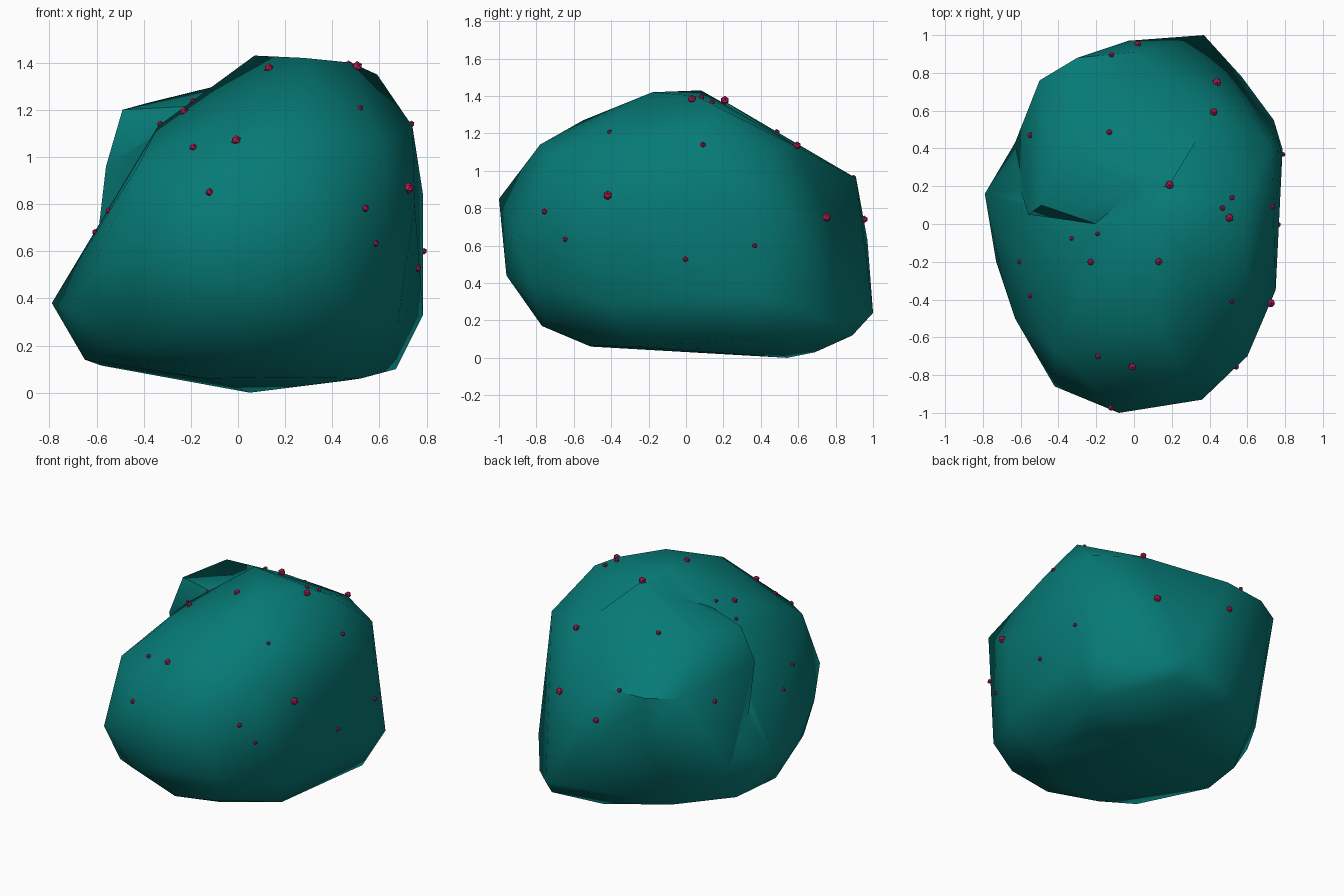
import bpy, bmesh
from mathutils import Vector


def material(name, rgb):
    m = bpy.data.materials.new(name)
    m.diffuse_color = (*rgb, 1)
    return m


teal = material("teal stone", (0.002, 0.195, 0.181))
red = material("crimson", (0.5, 0.013, 0.1))


def hull(name, pts):
    """Faceted convex stone wrapped around a few corner points."""
    bm = bmesh.new()
    for p in pts:
        bm.verts.new(p)
    res = bmesh.ops.convex_hull(bm, input=bm.verts)
    junk = set(res["geom_interior"]) | set(res["geom_unused"])
    bmesh.ops.delete(bm, geom=[g for g in junk if isinstance(g, bmesh.types.BMVert)],
                     context='VERTS')
    bmesh.ops.recalc_face_normals(bm, faces=bm.faces)
    me = bpy.data.meshes.new(name)
    bm.to_mesh(me)
    bm.free()
    me.materials.append(teal)
    ob = bpy.data.objects.new(name, me)
    bpy.context.collection.objects.link(ob)
    return ob


# Main body of the boulder
boulder = hull("boulder", [
    # front
    (-.08, -1, .85), (.36, -.93, .67), (.05, -.96, .44), (-.42, -.86, .56),
    (-.18, -.87, .33), (.06, -.77, .17), (.45, -.83, .4), (.34, -.78, .22),
    (.26, -.78, 1.14), (.6, -.7, 1.05), (.12, -.55, 1.27), (-.42, -.67, .97),
    (-.3, -.4, 1.11),
    # left
    (-.63, -.5, .5), (-.5, -.57, .2), (-.73, -.2, .36), (-.79, .16, .38),
    (-.34, -.08, 1.13), (-.63, .43, .36), (-.38, .7, .17),
    # underside
    (-.65, -.05, .14), (-.58, .28, .115), (-.14, -.51, .06), (.2, -.5, .065),
    (.05, .54, 0), (.45, .1, .05), (.52, -.27, .06), (.67, .4, .1), (.15, .69, .03),
    # right
    (.75, -.35, .8), (.74, .03, 1.13), (.785, .36, .84), (.785, .4, .33),
    (.74, .55, .3), (.73, .42, 1.1), (.59, .15, 1.35), (.68, -.4, .3),
    # crown
    (.28, -.18, 1.42), (.07, .08, 1.43), (.48, .05, 1.40), (-.2, -.05, 1.2),
    (.42, .59, 1.13),
    # back
    (.37, 1, .24), (-.03, .97, .63), (0, .91, .96), (.4, .89, .12),
    (.57, .78, .18)])

# Raised shoulder and ledge at the back left
shoulder = hull("shoulder", [
    (-.38, .42, 1.23), (-.49, .1, 1.2), (-.56, .05, .96), (-.2, .0, 1.215),
    (-.545, .5, .82), (-.5, .76, .95), (-.3, .88, .95), (0, .91, .96),
    (-.3, .88, .69), (-.03, .97, .63), (-.6, .18, .62), (-.63, .43, .36),
    (-.38, .7, .17), (-.5, .3, .13), (.2, .3, .2), (.19, .21, 1.37),
    (.42, .59, 1.13), (.37, 1, .24), (.1, .7, .06)])

mod = boulder.modifiers.new("join", 'BOOLEAN')
mod.operation = 'UNION'
mod.solver = 'EXACT'
mod.object = shoulder
bpy.context.view_layer.objects.active = boulder
boulder.select_set(True)
bpy.ops.object.modifier_apply(modifier="join")
bpy.data.objects.remove(shoulder)
bpy.ops.object.shade_smooth_by_angle(angle=0.75)
bpy.context.view_layer.update()

# Small beads scattered on the surface: x, y, z, radius
BEADS = [
    (-.12, -.97, .85, .017), (.0, -.74, 1.05, .021), (-.19, -.70, 1.04, .016),
    (.56, -.77, .78, .016), (.61, -.66, .63, .014), (.73, -.42, .87, .025),
    (.52, -.41, 1.21, .013), (-.57, -.38, .785, .014), (-.57, -.2, .66, .013),
    (-.22, -.2, 1.18, .019), (.13, -.2, 1.38, .02), (-.34, -.07, 1.15, .013),
    (-.18, -.05, 1.22, .013), (.74, 0, .53, .015), (.51, .03, 1.39, .023),
    (.47, .09, 1.41, .016), (.52, .14, 1.37, .015), (.72, .09, 1.13, .015),
    (.19, .21, 1.38, .024), (.75, .37, .6, .014), (-.13, .47, 1.18, .017),
    (-.55, .47, .84, .017), (.42, .59, 1.13, .022), (.45, .77, .76, .025),
    (-.12, .9, .97, .015), (.02, .95, .74, .02)]

bm = bmesh.new()
for x, y, z, r in BEADS:
    ok, spot, normal, _ = boulder.closest_point_on_mesh(Vector((x, y, z)))
    new = bmesh.ops.create_icosphere(bm, subdivisions=1, radius=r)["verts"]
    bmesh.ops.translate(bm, verts=new, vec=spot + normal * r * 0.3)
me = bpy.data.meshes.new("beads")
bm.to_mesh(me)
bm.free()
me.materials.append(red)
bpy.context.collection.objects.link(bpy.data.objects.new("beads", me))
